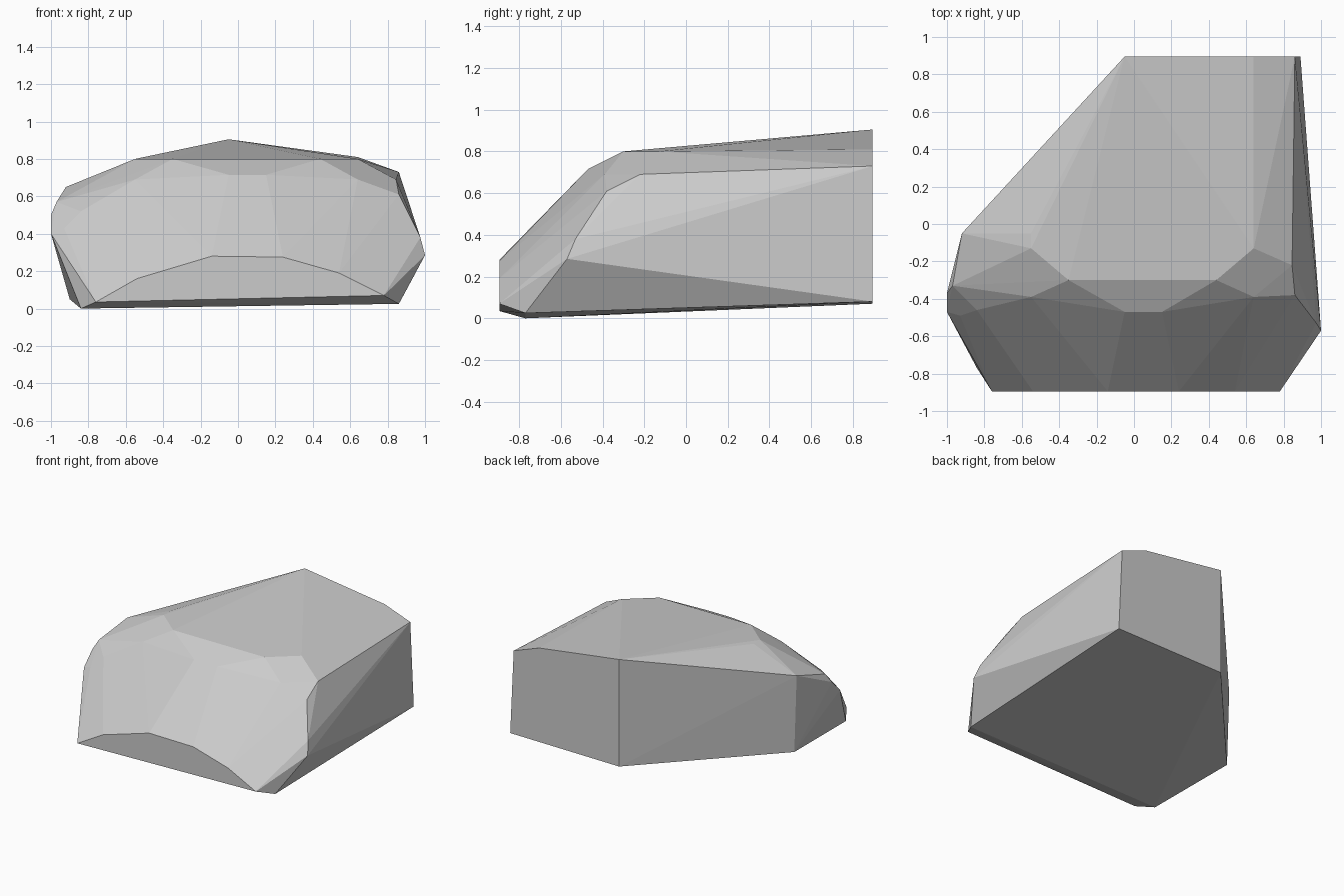
import bpy
import bmesh
import math

default_cube = bpy.data.objects.get("Cube")
if default_cube:
    bpy.data.objects.remove(default_cube, do_unlink=True)


def make_material(name, colour):
    material = bpy.data.materials.new(name)
    material.use_nodes = True
    material.diffuse_color = colour
    material.node_tree.nodes["Principled BSDF"].inputs["Base Color"].default_value = colour
    return material


def profile_at_depth(y, outline):
    """Place an x, z outline on a plane facing front or back."""
    return [(x, y, z) for x, z in outline]


def profile_at_height(z, outline):
    """Place an x, y outline on a level plane."""
    return [(x, y, z) for x, y in outline]


def chiselled_rock(name, corners, material):
    """Stretch a faceted convex skin over the corner points."""
    bm = bmesh.new()
    for corner in corners:
        bm.verts.new(corner)
    hull = bmesh.ops.convex_hull(bm, input=bm.verts[:])
    loose = {item for key in ("geom_interior", "geom_unused") for item in hull[key]
             if isinstance(item, bmesh.types.BMVert)}
    bmesh.ops.delete(bm, geom=list(loose), context="VERTS")
    # Merge facets that lie practically in one plane
    bmesh.ops.dissolve_limit(bm, angle_limit=math.radians(1), verts=bm.verts[:], edges=bm.edges[:])
    bmesh.ops.recalc_face_normals(bm, faces=bm.faces[:])
    mesh = bpy.data.meshes.new(name)
    bm.to_mesh(mesh)
    bm.free()
    mesh.materials.append(material)
    rock = bpy.data.objects.new(name, mesh)
    bpy.context.collection.objects.link(rock)
    return rock


# Upright cut faces at the front and back
front_cut = profile_at_depth(-.895, [(-.76, .035), (-.54, .16), (-.14, .28),
                                     (.24, .275), (.54, .19), (.78, .07)])
back_cut = profile_at_depth(.895, [(-.05, .07), (-.05, .905), (.64, .81),
                                   (.86, .73), (.89, .08)])

# Crown edge and the bevel just below it
crown = profile_at_height(.8, [(-.55, -.05), (-.55, -.13), (-.35, -.3),
                               (.44, -.3), (.64, -.13)])
bevel = profile_at_height(.715, [(-.05, -.47), (.15, -.47)])
shoulders = profile_at_height(.69, [(-.55, -.39), (.64, -.39), (.845, -.22)])

# Bulging flanks
left_flank = [(.86, -.38, .61), (.975, -.53, .38), (1, -.57, .285)]
right_flank = [(-.92, -.05, .65), (-.97, -.33, .57), (-1, -.37, .5),
               (-1, -.47, .4), (-.84, -.46, .52), (-.93, -.49, .43)]

# Underside corners
base = [(-.84, -.77, 0), (.86, -.77, .025), (-.9, -.05, .05)]

stone = make_material("grey stone", (.6, .6, .6, 1))
chiselled_rock("rock", front_cut + back_cut + crown + bevel + shoulders
               + left_flank + right_flank + base, stone)
